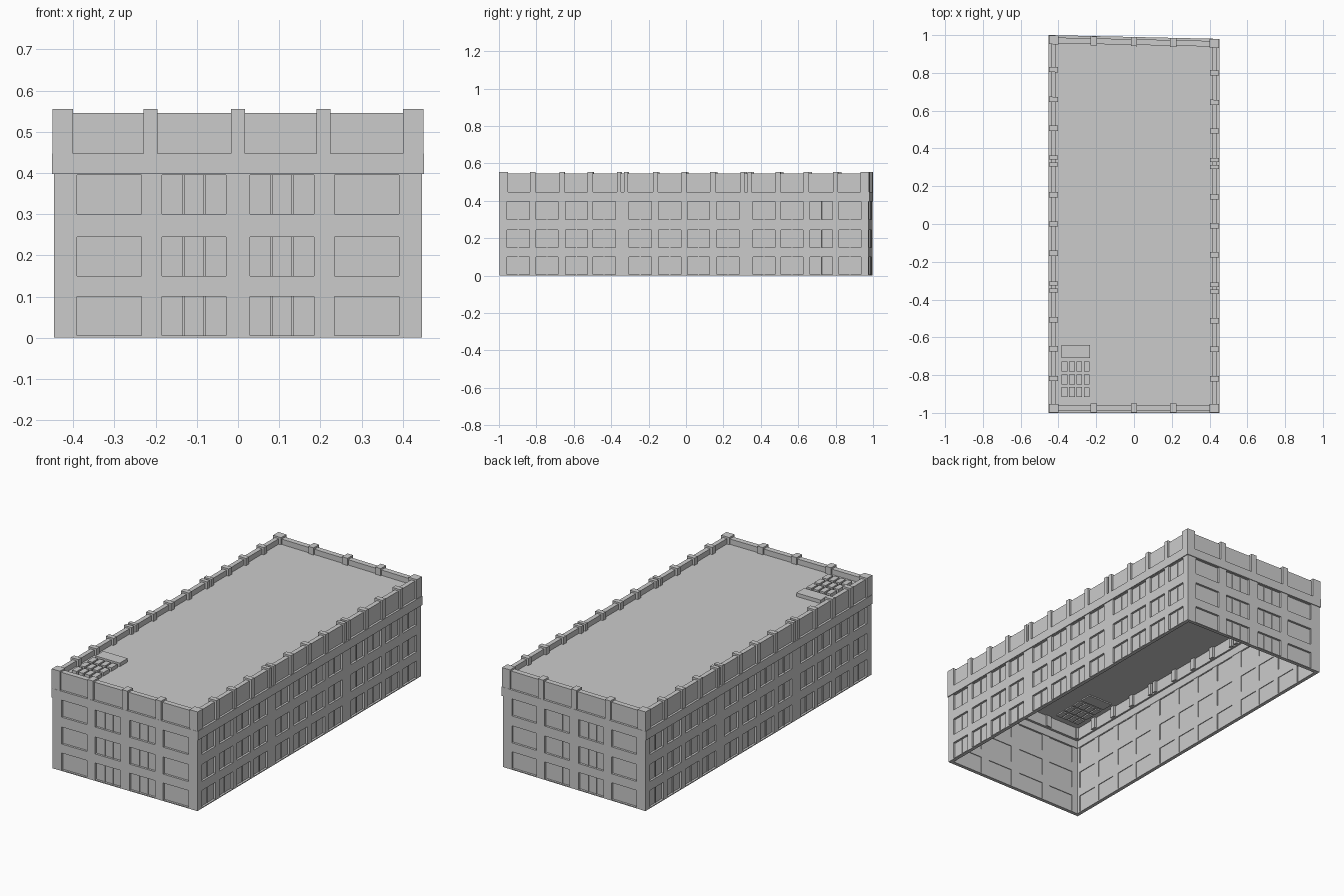
import bpy, bmesh

if "Cube" in bpy.data.objects:
    bpy.data.objects.remove(bpy.data.objects["Cube"])

HX, HY = 0.447, 0.996          # outer wall faces
FLOORS = [(0.005, 0.10), (0.15, 0.245), (0.30, 0.395)]
BELT, PARAPET, CAP = 0.447, 0.545, 0.555


def skew(p):
    # the plan tapers slightly: the right side is shorter at the back
    p.y -= 0.01 * (p.x + 0.45) / 0.9 * (p.y + 1)


def finish(name, bm):
    bmesh.ops.recalc_face_normals(bm, faces=bm.faces)
    for v in bm.verts:
        skew(v.co)
    me = bpy.data.meshes.new(name)
    bm.to_mesh(me)
    bm.free()
    bpy.context.collection.objects.link(bpy.data.objects.new(name, me))


def box(bm, x0, x1, y0, y1, z0, z1):
    vs = bmesh.ops.create_cube(bm, size=1)["verts"]
    for v in vs:
        v.co.x = x0 + (v.co.x + 0.5) * (x1 - x0)
        v.co.y = y0 + (v.co.y + 0.5) * (y1 - y0)
        v.co.z = z0 + (v.co.z + 0.5) * (z1 - z0)


def place(bm, side):
    # (along wall, depth inward, height) -> world position
    kind, s = side
    for v in bm.verts:
        u, d = v.co.x, v.co.y
        if kind == "end":
            v.co.x, v.co.y = u, s * (HY - d)
        else:
            v.co.x, v.co.y = s * (HX - d), u


def wall_frame(name, side, half, windows):
    # flat grid with window cells left open, then given thickness
    us = [-half] + [e for w in windows for e in w] + [half]
    zs = [0] + [e for f in FLOORS for e in f] + [0.42]
    bm = bmesh.new()
    grid = [[bm.verts.new((u, 0, z)) for z in zs] for u in us]
    for i in range(len(us) - 1):
        for j in range(len(zs) - 1):
            if i % 2 and j % 2:
                continue
            bm.faces.new((grid[i][j], grid[i + 1][j], grid[i + 1][j + 1], grid[i][j + 1]))
    ext = bmesh.ops.extrude_face_region(bm, geom=bm.faces[:])
    for v in ext["geom"]:
        if isinstance(v, bmesh.types.BMVert):
            v.co.y += 0.02
    place(bm, side)
    finish(name, bm)


def window_panes(name, side, windows):
    bm = bmesh.new()
    for k, (a, b) in enumerate(windows):
        if side[0] == "end":
            bars = [1 / 3, 2 / 3] if k in (1, 2) else []
        else:
            bars = [0.5]
        for z0, z1 in FLOORS:
            box(bm, a - 0.002, b + 0.002, 0.012, 0.016, z0 - 0.002, z1 + 0.002)
            for t in bars:
                c = a + t * (b - a)
                box(bm, c - 0.003, c + 0.003, 0.008, 0.013, z0, z1)
    place(bm, side)
    finish(name, bm)


def ring(name, ox, oy, ix, iy, z0, z1):
    # rectangular band around the building
    bm = bmesh.new()
    loops = []
    for x, y, z in ((ox, oy, z0), (ox, oy, z1), (ix, iy, z1), (ix, iy, z0)):
        loops.append([bm.verts.new((sx * x, sy * y, z))
                      for sx, sy in ((-1, -1), (1, -1), (1, 1), (-1, 1))])
    for k in range(4):
        a, b = loops[k], loops[(k + 1) % 4]
        for i in range(4):
            j = (i + 1) % 4
            bm.faces.new((a[i], a[j], b[j], b[i]))
    finish(name, bm)


def parapet_posts(name, side, posts):
    bm = bmesh.new()
    for c, w in posts:
        box(bm, c - w / 2, c + w / 2, -0.003, 0.045, BELT - 0.004, CAP)
    place(bm, side)
    finish(name, bm)


def spans(centres, width):
    both = sorted([-c for c in centres] + list(centres))
    return [(c - width / 2, c + width / 2) for c in both]


end_windows = spans([0.107, 0.3125], 0.156)
side_windows = spans([0.078, 0.237, 0.432, 0.582, 0.74, 0.896], 0.12)
end_posts = [(-0.212, 0.034), (0, 0.034), (0.208, 0.034)]
side_posts = [(0, 0.028)] + [(s * c, w) for s in (-1, 1) for c, w in
              ((0.155, 0.028), (0.315, 0.022), (0.352, 0.022),
               (0.507, 0.028), (0.66, 0.028), (0.818, 0.028))]

# four walls with windows and parapet posts
for label, side in (("front", ("end", -1)), ("back", ("end", 1)),
                    ("left", ("side", -1)), ("right", ("side", 1))):
    is_end = side[0] == "end"
    wins = end_windows if is_end else side_windows
    wall_frame(label + "_wall", side, HX if is_end else HY, wins)
    window_panes(label + "_windows", side, wins)
    parapet_posts(label + "_posts", side, end_posts if is_end else side_posts)

# belt course and parapet
ring("belt_course", 0.452, 1.0, 0.425, 0.972, 0.397, BELT)
ring("parapet", 0.44, 0.988, 0.415, 0.958, 0.44, PARAPET)

# corner posts
bm = bmesh.new()
for sx in (-1, 1):
    for sy in (-1, 1):
        x, y = sorted((sx * 0.40, sx * 0.45)), sorted((sy * 0.952, sy * 0.999))
        box(bm, *x, *y, BELT - 0.004, CAP)
finish("corner_posts", bm)

# flat roof
bm = bmesh.new()
box(bm, -0.43, 0.43, -0.975, 0.975, 0.507, 0.515)
finish("roof", bm)

# rooftop units: one slab and a grid of small boxes
bm = bmesh.new()
box(bm, -0.383, -0.232, -0.71, -0.64, 0.50, 0.535)
finish("roof_slab", bm)
bm = bmesh.new()
for i in range(4):
    for j in range(3):
        x, y = -0.383 + i * 0.0395, -0.917 + j * 0.068
        box(bm, x, x + 0.03, y, y + 0.053, 0.50, 0.535)
finish("roof_vents", bm)
